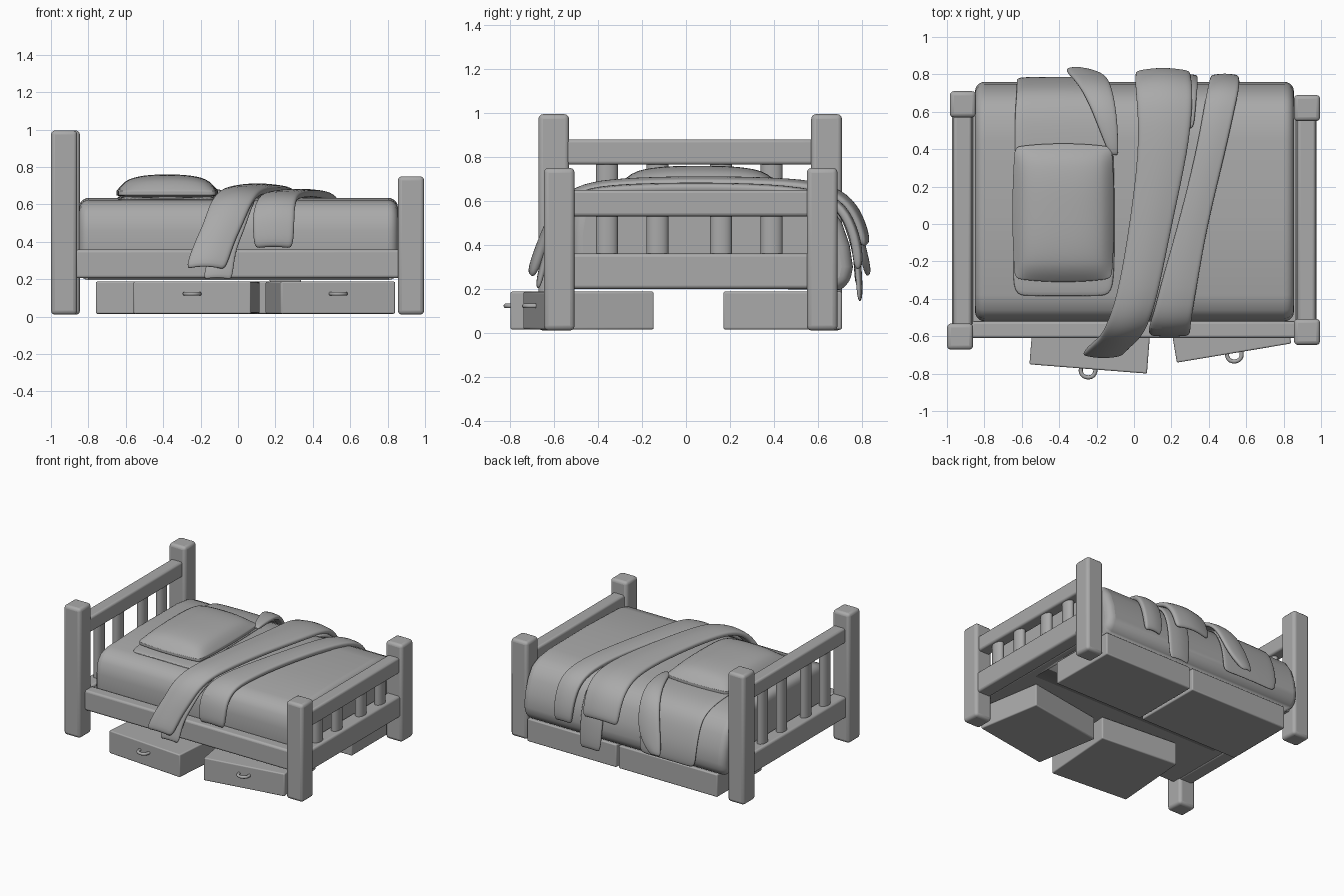
import bpy, bmesh, math
from mathutils import Vector

if "Cube" in bpy.data.objects:
    bpy.data.objects.remove(bpy.data.objects["Cube"])

# One plain grey material for everything
grey = bpy.data.materials.new("plain_grey")
grey.use_nodes = True
grey.diffuse_color = (0.4, 0.4, 0.4, 1)
grey.node_tree.nodes["Principled BSDF"].inputs["Base Color"].default_value = (0.4, 0.4, 0.4, 1)


def add(name, bm, bevel=0, levels=0, thick=0, segments=3, angle=40):
    """Turn a bmesh into a smooth-shaded object with optional modifiers."""
    bmesh.ops.recalc_face_normals(bm, faces=bm.faces)
    mesh = bpy.data.meshes.new(name)
    bm.to_mesh(mesh)
    bm.free()
    mesh.materials.append(grey)
    ob = bpy.data.objects.new(name, mesh)
    bpy.context.scene.collection.objects.link(ob)
    if thick:
        m = ob.modifiers.new("thickness", 'SOLIDIFY')
        m.thickness, m.offset = thick, 1
    if bevel:
        m = ob.modifiers.new("rounding", 'BEVEL')
        m.width, m.segments = bevel, segments
        m.limit_method, m.angle_limit = 'ANGLE', math.radians(50)
    if levels:
        m = ob.modifiers.new("smoothing", 'SUBSURF')
        m.levels = m.render_levels = levels
    for o in bpy.context.selected_objects:
        o.select_set(False)
    ob.select_set(True)
    bpy.context.view_layer.objects.active = ob
    bpy.ops.object.shade_smooth_by_angle(angle=math.radians(angle))
    return ob


def box(name, x, y, z, bevel=0.015):
    """Rounded box from x, y and z ranges."""
    bm = bmesh.new()
    bmesh.ops.create_cube(bm, size=1)
    for v in bm.verts:
        v.co = [r[0] + (c + 0.5) * (r[1] - r[0]) for r, c in zip((x, y, z), v.co)]
    return add(name, bm, bevel)


def drape(name, rows, thick=0.035, columns=6, ripple=0.008):
    """Cloth strip through rows of (y, z, left x, right x)."""
    bm = bmesh.new()
    grid = []
    for y, z, x0, x1 in rows:
        line = []
        for i in range(columns + 1):
            t = i / columns
            lift = ripple * math.sin(math.pi * t)
            line.append(bm.verts.new((x0 + (x1 - x0) * t, y + lift * (y / 0.7), z + lift)))
        grid.append(line)
    for a, b in zip(grid, grid[1:]):
        for i in range(columns):
            bm.faces.new((a[i], a[i + 1], b[i + 1], b[i]))
    ob = add(name, bm, levels=2, thick=thick)
    # Thickness has to grow upward, away from the mattress
    if sum(p.normal.z for p in ob.data.polygons) < 0:
        ob.data.flip_normals()
    return ob


# Corner posts
for name, x, y, top in (("head_post_back", -0.915, 0.64, 0.995), ("head_post_front", -0.93, -0.602, 0.995),
                        ("foot_post_back", 0.925, 0.62, 0.75), ("foot_post_front", 0.925, -0.577, 0.75)):
    box(name, (x - 0.07, x + 0.07), (y - 0.07, y + 0.07), (0.01, top), 0.022)

# Head and foot rails with round slats
for end, x, top in (("head", -0.917, (0.765, 0.88)), ("foot", 0.922, (0.53, 0.65))):
    box(end + "_top_rail", (x - 0.048, x + 0.048), (-0.58, 0.6), top)
    box(end + "_bottom_rail", (x - 0.055, x + 0.055), (-0.58, 0.6), (0.2, 0.36))
    for i, y in enumerate((-0.36, -0.13, 0.16, 0.39)):
        bm = bmesh.new()
        bmesh.ops.create_cone(bm, cap_ends=True, segments=20, radius1=0.05, radius2=0.05, depth=1)
        low, high = 0.34, top[0] + 0.02
        for v in bm.verts:
            v.co = (x + v.co.x * 0.65, y + v.co.y, (low + high) / 2 + v.co.z * (high - low))
        add(f"{end}_slat_{i + 1}", bm)

# Bed base and front rail
box("bed_base", (-0.87, 0.87), (-0.56, 0.66), (0.205, 0.34), 0.01)
box("front_rail", (-0.87, 0.87), (-0.61, -0.52), (0.205, 0.358))

# Mattress: side profile swept along the bed, hanging over the back edge
profile = ((-0.5, 0.21), (-0.52, 0.34), (-0.52, 0.46), (-0.505, 0.55), (-0.46, 0.602), (-0.38, 0.622),
           (0, 0.635), (0.45, 0.632), (0.58, 0.615), (0.66, 0.575), (0.71, 0.5), (0.745, 0.4),
           (0.76, 0.3), (0.745, 0.22), (0.7, 0.195))
bm = bmesh.new()
ends = [[bm.verts.new((x, y, z)) for y, z in profile] for x in (-0.85, 0.855)]
for ring in ends:
    bm.faces.new(ring)
for i in range(len(profile)):
    j = (i + 1) % len(profile)
    bm.faces.new((ends[0][i], ends[0][j], ends[1][j], ends[1][i]))
add("mattress", bm, bevel=0.07, segments=5, angle=60)

# Sheet under the pillow
drape("pillow_sheet", ((-0.39, 0.615, -0.65, -0.11), (-0.2, 0.625, -0.65, -0.1), (0.2, 0.63, -0.64, -0.1),
                       (0.45, 0.63, -0.64, -0.11), (0.6, 0.612, -0.64, -0.13), (0.69, 0.56, -0.63, -0.14),
                       (0.735, 0.45, -0.63, -0.15), (0.765, 0.33, -0.63, -0.15), (0.765, 0.22, -0.62, -0.15)),
      thick=0.02, ripple=0.003)

# Folded sheet corner
drape("sheet_corner", ((0.36, 0.64, -0.12, -0.09), (0.5, 0.65, -0.18, -0.09), (0.62, 0.635, -0.23, -0.1),
                       (0.71, 0.57, -0.28, -0.12), (0.76, 0.46, -0.32, -0.14), (0.79, 0.35, -0.35, -0.18),
                       (0.81, 0.25, -0.36, -0.29)), thick=0.03, columns=4)

# Long blanket with an under layer, and a second narrower blanket
drape("blanket", ((0.79, 0.38, 0.01, 0.3), (0.765, 0.48, 0.01, 0.3), (0.72, 0.57, 0.01, 0.31),
                  (0.62, 0.635, 0.02, 0.31), (0.4, 0.655, 0.03, 0.29), (0, 0.66, -0.02, 0.2),
                  (-0.3, 0.65, -0.07, 0.14), (-0.45, 0.63, -0.11, 0.1), (-0.54, 0.575, -0.15, 0.06),
                  (-0.59, 0.48, -0.18, 0.02), (-0.63, 0.38, -0.23, -0.03), (-0.68, 0.24, -0.28, -0.07)),
      thick=0.04, ripple=0.015)
drape("blanket_back_layer", ((0.5, 0.64, 0.14, 0.32), (0.64, 0.605, 0.15, 0.33), (0.73, 0.5, 0.16, 0.34),
                             (0.765, 0.35, 0.16, 0.34), (0.775, 0.13, 0.17, 0.34)), thick=0.025)
drape("blanket_front_layer", ((-0.4, 0.63, -0.05, 0.1), (-0.53, 0.57, -0.08, 0.07), (-0.59, 0.45, -0.11, 0.03),
                              (-0.625, 0.34, -0.15, -0.02), (-0.66, 0.19, -0.19, -0.03)), thick=0.025)
drape("second_blanket", ((0.76, 0.28, 0.42, 0.55), (0.755, 0.4, 0.41, 0.56), (0.71, 0.53, 0.4, 0.56),
                         (0.63, 0.6, 0.38, 0.54), (0.4, 0.632, 0.34, 0.49), (0, 0.638, 0.24, 0.39),
                         (-0.3, 0.63, 0.15, 0.34), (-0.46, 0.612, 0.11, 0.31), (-0.535, 0.55, 0.08, 0.3),
                         (-0.555, 0.45, 0.08, 0.3), (-0.56, 0.36, 0.09, 0.29)), thick=0.04)

# Pillow: puffed grid with a flatter underside
bm = bmesh.new()
bmesh.ops.create_cube(bm, size=2)
bmesh.ops.subdivide_edges(bm, edges=bm.edges, cuts=11, use_grid_fill=True)
for v in bm.verts:
    u, w, h = v.co
    puff = math.sqrt(max(0, (1 - abs(u) ** 2.6) * (1 - abs(w) ** 3)))
    pinch = 1 - 0.05 * u * u * w * w
    height = (0.012 + 0.088 * puff) if h > 0 else (0.012 + 0.02 * puff)
    v.co = (-0.378 + 0.272 * u * pinch, 0.06 + 0.37 * w * pinch, 0.66 + h * height)
add("pillow", bm, levels=1, angle=80)


# Drawers under the bed, the front pair pulled out at an angle
def drawer(name, x, y, width, depth, turn, handle):
    ob = box(name, (-width / 2, width / 2), (0, depth), (0.015, 0.187), 0.008)
    parts = [ob]
    if handle:
        curve = bpy.data.curves.new(name + "_handle", 'CURVE')
        curve.dimensions, curve.bevel_depth, curve.bevel_resolution = '3D', 0.011, 3
        curve.use_fill_caps = True
        s = curve.splines.new('POLY')
        s.points.add(12)
        for i, p in enumerate(s.points):
            a = math.pi * i / 12
            p.co = (0.04 * math.cos(a), 0.01 - 0.055 * math.sin(a) ** 0.6, 0.122, 1)
        curve.materials.append(grey)
        pull = bpy.data.objects.new(name + "_handle", curve)
        bpy.context.scene.collection.objects.link(pull)
        parts.append(pull)
    for p in parts:
        p.location = Vector((x, y, 0))
        p.rotation_euler.z = math.radians(turn)


drawer("front_right_drawer", -0.245, -0.775, 0.63, 0.6, -4.5, True)
drawer("front_left_drawer", 0.535, -0.69, 0.62, 0.5, 9.5, True)
drawer("back_right_drawer", -0.345, 0.17, 0.83, 0.54, 0, False)
drawer("back_left_drawer", 0.465, 0.17, 0.75, 0.54, 0, False)
